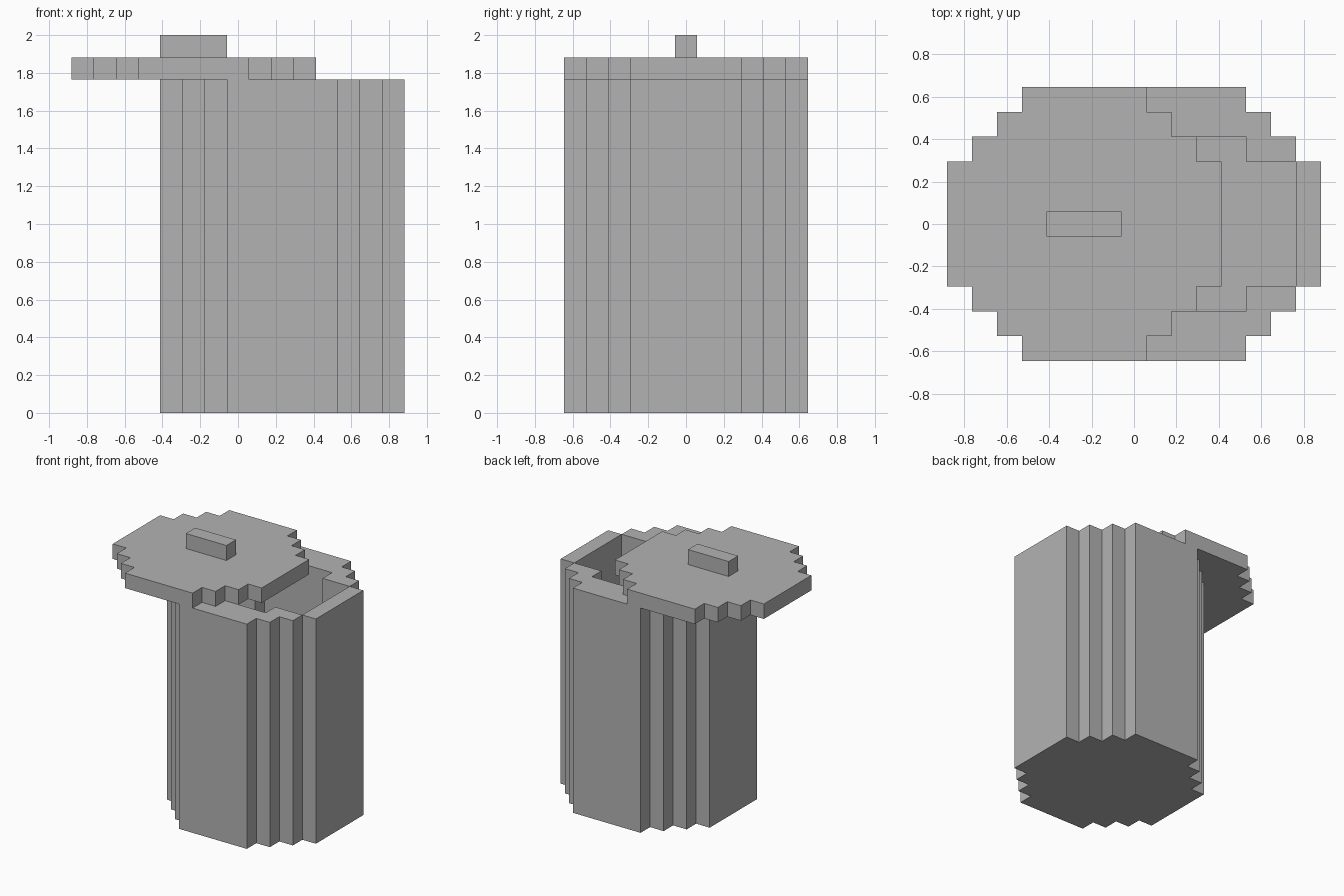
import bpy
import bmesh

old = bpy.data.objects.get("Cube")
if old:
    bpy.data.objects.remove(old, do_unlink=True)

U = 2 / 17            # edge of one block
SHIFT = 2 * U         # body and lid slide apart along x

grey = bpy.data.materials.new("plain grey")
grey.use_nodes = True
colour = (0.45, 0.45, 0.45, 1)
grey.diffuse_color = colour
grey.node_tree.nodes["Principled BSDF"].inputs["Base Color"].default_value = colour


def stepped_outline(steps):
    """Mirror a staircase of (half width, half depth) into all four quadrants."""
    quarter = []
    for i, (a, b) in enumerate(steps):
        if i:
            quarter.append((a, steps[i - 1][1]))
        quarter.append((a, b))
    half = quarter + [(-x, y) for x, y in reversed(quarter)]
    return half + [(-x, -y) for x, y in half]


def prism(name, steps, centre_x, bottom, top):
    bm = bmesh.new()
    verts = [bm.verts.new((x * U + centre_x, y * U, bottom))
             for x, y in stepped_outline(steps)]
    base = bm.faces.new(verts)
    cap = bmesh.ops.extrude_face_region(bm, geom=[base], use_keep_orig=True)["geom"]
    for v in cap:
        if isinstance(v, bmesh.types.BMVert):
            v.co.z = top
    bmesh.ops.recalc_face_normals(bm, faces=bm.faces)
    mesh = bpy.data.meshes.new(name)
    bm.to_mesh(mesh)
    bm.free()
    mesh.materials.append(grey)
    obj = bpy.data.objects.new(name, mesh)
    bpy.context.collection.objects.link(obj)
    return obj


ROUND = [(5.5, 2.5), (4.5, 3.5), (3.5, 4.5), (2.5, 5.5)]
HOLLOW = [(4.5, 2.5), (2.5, 3.5)]

# Hollow container with a thin floor
body = prism("container_body", ROUND, SHIFT, 0, 15 * U)
cutter = prism("hollow_cutter", HOLLOW, SHIFT, 0.006, 16 * U)
cutter.hide_render = True
cut = body.modifiers.new("hollow", 'BOOLEAN')
cut.operation = 'DIFFERENCE'
cut.solver = 'EXACT'
cut.object = cutter
bpy.context.view_layer.objects.active = body
bpy.ops.object.modifier_apply(modifier=cut.name)
bpy.data.objects.remove(cutter, do_unlink=True)

# Lid slid to one side, with its grip
prism("lid", ROUND, -SHIFT, 15 * U, 16 * U)
prism("lid_handle", [(1.5, 0.5)], -SHIFT, 16 * U, 17 * U)
